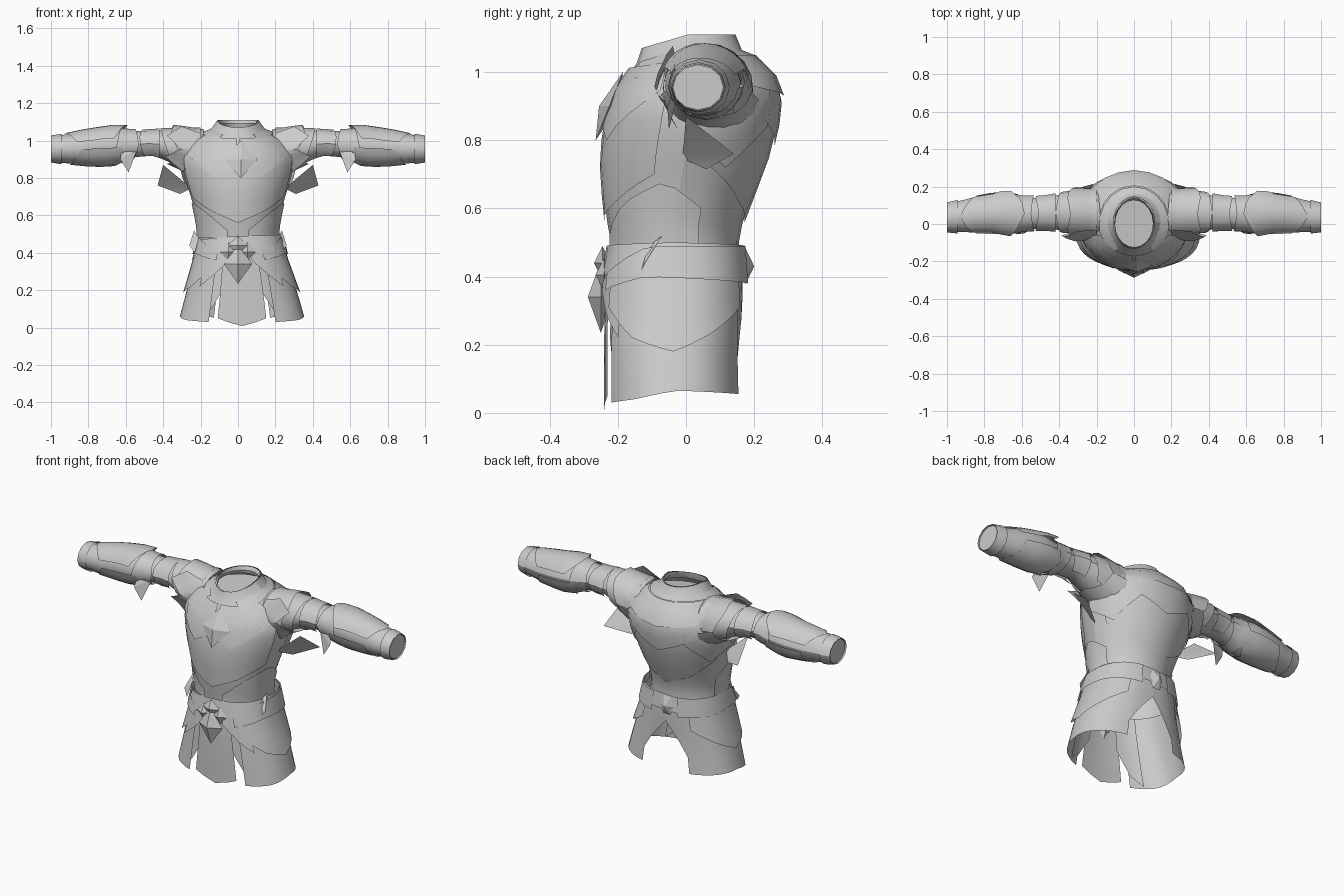
import bpy, math
from mathutils import Vector

if "Cube" in bpy.data.objects:
    bpy.data.objects.remove(bpy.data.objects["Cube"])

grey = bpy.data.materials.new("plain grey")
grey.use_nodes = True
grey.diffuse_color = (0.6, 0.6, 0.6, 1)
grey.node_tree.nodes["Principled BSDF"].inputs["Base Color"].default_value = (0.6, 0.6, 0.6, 1)


def make(name, verts, faces, mirror=False, angle=35):
    mesh = bpy.data.meshes.new(name)
    mesh.from_pydata([tuple(v) for v in verts], [], faces)
    mesh.materials.append(grey)
    ob = bpy.data.objects.new(name, mesh)
    bpy.context.collection.objects.link(ob)
    bpy.ops.object.select_all(action='DESELECT')
    ob.select_set(True)
    bpy.context.view_layer.objects.active = ob
    bpy.ops.object.shade_smooth_by_angle(angle=math.radians(angle))
    if mirror:
        ob.modifiers.new("mirror", 'MIRROR').use_mirror_merge = False
    return ob


def lerp(table, t):
    """Interpolate the rows of a table sorted by its first column."""
    if t <= table[0][0]:
        return table[0][1:]
    for p, q in zip(table, table[1:]):
        if t <= q[0]:
            k = (t - p[0]) / (q[0] - p[0])
            return [a + (b - a) * k for a, b in zip(p[1:], q[1:])]
    return table[-1][1:]


def along(values, u):
    """Read an evenly spaced edge outline at u in 0..1."""
    return lerp([(i / (len(values) - 1), v) for i, v in enumerate(values)], u)[0]


# Sections: height, half width, front y, back y, front dip
TORSO = [(.40, .215, -.21, .16, 0), (.50, .205, -.22, .155, 0), (.58, .22, -.235, .17, 0),
         (.66, .24, -.24, .205, 0), (.74, .265, -.245, .235, 0), (.84, .295, -.235, .26, 0),
         (.93, .30, -.215, .27, .01), (1.0, .25, -.18, .245, .02),
         (1.05, .17, -.15, .19, .03), (1.075, .105, -.135, .125, .04), (1.11, .11, -.13, .145, .04)]
# Sections: height, half width, front y, back y, sideways lean
SKIRT = [(0, .345, -.235, .165, .022), (.2, .29, -.235, .16, .02),
         (.4, .23, -.23, .165, .012), (.5, .212, -.22, .16, .01)]
# Sections: x, centre y, centre z, y radius, z radius
ARM = [(.20, .06, .94, .14, .13), (.32, .065, .965, .11, .10), (.45, .06, .985, .085, .065),
       (.57, .055, .98, .082, .07), (.64, .055, .97, .095, .09), (.72, .06, .97, .105, .10),
       (.85, .05, .96, .095, .088), (.93, .04, .955, .083, .075), (1.0, .035, .955, .076, .068)]


def torso(a, z, off):
    w, f, b, dip = lerp(TORSO, z)
    front = max(0, -math.sin(a))
    return ((w + off) * math.cos(a), (f + b) / 2 + ((b - f) / 2 + off) * math.sin(a), z - dip * front)


def boxy(v):
    return math.copysign(abs(v) ** .85, v)


def skirt(a, z, off):
    w, f, b, lean = lerp(SKIRT, z)
    return (lean + (w + off) * boxy(math.cos(a)),
            (f + b) / 2 + ((b - f) / 2 + off) * boxy(math.sin(a)), z)


def arm(a, x, off):
    y, z, ry, rz = lerp(ARM, x)
    return (x, y + (ry + off) * math.cos(a), z + (rz + off) * math.sin(a))


def wrap(name, surface, a0, a1, start, end, off=(0, 0), n=8, m=4, mirror=False):
    """Sheet lying on a surface between two angles and two outlined edges."""
    verts = []
    for j in range(m + 1):
        v = j / m
        for i in range(n + 1):
            u = i / n
            t = along(start, u) * (1 - v) + along(end, u) * v
            verts.append(surface(math.radians(a0 + (a1 - a0) * u), t, along(off, v)))
    w = n + 1
    faces = [(j * w + i, j * w + i + 1, (j + 1) * w + i + 1, (j + 1) * w + i)
             for j in range(m) for i in range(n)]
    return make(name, verts, faces, mirror)


def skirt_pair(name, a0, a1, top, bottom, off, n, m):
    """Matching skirt panels on the left and the right."""
    wrap("left_" + name, skirt, a0, a1, top, bottom, off, n, m)
    wrap("right_" + name, skirt, 180 - a0, 180 - a1, top, bottom, off, n, m)


def gem(name, centre, w, d, h, sides=4, tilt=0):
    """Faceted stone with points front and back, leaning by tilt."""
    c = Vector(centre)
    ring = []
    for k in range(sides):
        a = k * math.tau / sides
        ring.append(c + Vector((w * math.cos(a), tilt * h * math.sin(a), h * math.sin(a))))
    verts = ring + [c + Vector((0, -d, 0)), c + Vector((0, d, 0))]
    faces = []
    for k in range(sides):
        q = (k + 1) % sides
        faces += [(k, q, sides), (q, k, sides + 1)]
    return make(name, verts, faces, False, 15)


def blade(name, points):
    """Folded flat spike, one on each side."""
    return make(name, points, [(0, 1, 2), (0, 2, 3)], True, 15)


# Torso shell, collar and lining
wrap("torso_shell", torso, 0, 360, [.40] * 2, [1.11] * 2, n=24, m=14)
wrap("collar", torso, -60, 240, [1.03, 1.05, 1.05, 1.05, 1.03], [1.06, 1.08, 1.085, 1.08, 1.06],
     (.01, .012), 14, 2)
wrap("collar_lining", torso, 380, 20, [1.07] * 2, [1.11] * 2, (-.006, -.006), 20, 2)
make("neck_lining", [torso(k * math.tau / 20, 1.04, -.02) for k in range(20)], [tuple(range(20))])
wrap("neck_guard", torso, 15, 165, [.98, .95, .93, .95, .98], [1.05] * 2, (.018, .014), 10, 2)

# Chest and waist plates
wrap("breastplate", torso, -160, -20, [.70, .62, .56, .62, .70], [.98, 1.0, .96, 1.0, .98],
     (.008, .010), 12, 5)
wrap("upper_chest_plate", torso, -88, -25, [.86, .80, .88, .95], [1.04] * 2, (.014, .012), 6, 3, True)
wrap("side_waist_plate", torso, -75, 20, [.48] * 2, [.52, .62, .68, .60], (.014, .008), 8, 3, True)
wrap("back_plate", torso, 20, 160, [.72, .62, .56, .62, .72], [1.02] * 2, (.006, .006), 12, 5)
wrap("upper_back_plate", torso, 35, 145, [.92, .84, .78, .84, .92], [1.04] * 2, (.014, .012), 10, 4)
wrap("shoulder_blade_plate", torso, 0, 60, [.80, .72, .84], [1.0, 1.04], (.014, .014), 6, 4, True)

# Belt, buckles and stones
wrap("belt", skirt, 0, 360, [.41, .405, .36, .405, .41], [.50, .49, .46, .49, .50], (.018, .012), 28, 1)
skirt_pair("hip_band", -65, 75, [.36, .40, .39, .38], [.41, .49, .49, .49], (.024, .020), 10, 1)
gem("front_buckle", (0, -.25, .34), .075, .038, .105)
gem("front_buckle_top", (0, -.245, .44), .055, .025, .05)
for side in (-.05, .05):
    gem("front_buckle_wing", (side, -.24, .405), .045, .025, .05)
gem("back_buckle", (0, .175, .43), .045, .025, .06, 6)
gem("chest_gem", (.015, -.225, .90), .09, .03, .10, 4, .4)

# Skirt panels
wrap("front_strip", skirt, -109, -71, [.42] * 2, [.05, .008, .05], (.006, .005), 4, 4)
skirt_pair("front_panel", -75, -46, [.45] * 2, [.22, .09, .04], (-.006, -.006), 4, 4)
skirt_pair("side_panel", -62, 67, [.46] * 2, [.03, .04, .065, .06, .055], (.004, .004), 14, 4)
skirt_pair("side_overlay", -60, 60, [.45] * 2, [.31, .22, .18, .24, .31], (.012, .020), 12, 3)
skirt_pair("back_panel", 60, 90, [.46] * 2, [.08, .22, .33], (0, .002), 4, 3)
skirt_pair("front_tasset", -80, -45, [.44] * 2, [.36, .28, .22], (.012, .018), 4, 2)

# Sleeves with closed cuffs
wrap("sleeve", arm, 0, 360, [.20] * 2, [1.0] * 2, n=12, m=16, mirror=True)
make("cuff_cap", [arm(math.radians(30 * k), .994, -.002) for k in range(12)], [tuple(range(12))], True)
wrap("cuff_band", arm, 0, 360, [.945] * 2, [1.0] * 2, (.008, .004), 12, 1, True)

# Bracer and elbow plates
wrap("bracer_top", arm, 20, 160, [.66, .60, .585, .62, .66], [.86, .90, .93, .90, .86],
     (.032, .008, .008), 10, 4, True)
wrap("bracer_under", arm, 185, 355, [.62, .60, .66, .60, .62], [.84, .88, .90, .86, .84],
     (.014, .006), 8, 3, True)
wrap("elbow_ring", arm, 0, 360, [.535, .55, .53, .56, .535], [.64, .62, .65, .62, .64],
     (.012, .010), 12, 2, True)
wrap("upper_arm_band", arm, -60, 240, [.42] * 2, [.50, .53, .51, .53, .50], (.012, .01), 10, 2, True)
blade("elbow_spike", [(.54, -.02, .95), (.585, -.05, .83), (.63, -.055, .90), (.62, -.03, .96)])

# Layered shoulder guards
wrap("shoulder_guard", arm, -50, 230, [.22] * 2, [.36, .40, .42, .40, .36], (-.005, .012), 12, 4, True)
wrap("shoulder_guard_upper", arm, -10, 200, [.20, .18, .20], [.31, .36, .34, .36, .31],
     (-.01, .022), 10, 3, True)
wrap("front_shoulder_plate", arm, 130, 235, [.20] * 2, [.30, .38, .31, .39, .30], (.0, .045), 8, 2, True)
wrap("armhole_flap", arm, 190, 350, [.22] * 2, [.32, .36, .38, .33, .30], (.02, .015), 8, 2, True)

# Flared flaps under the arms and at the hips
blade("rib_flap", [(.25, -.01, .745), (.31, .06, .715), (.43, .14, .76), (.40, 0, .87)])
blade("hip_spike", [(.21, -.12, .48), (.23, -.14, .40), (.26, -.12, .44), (.235, -.07, .52)])
